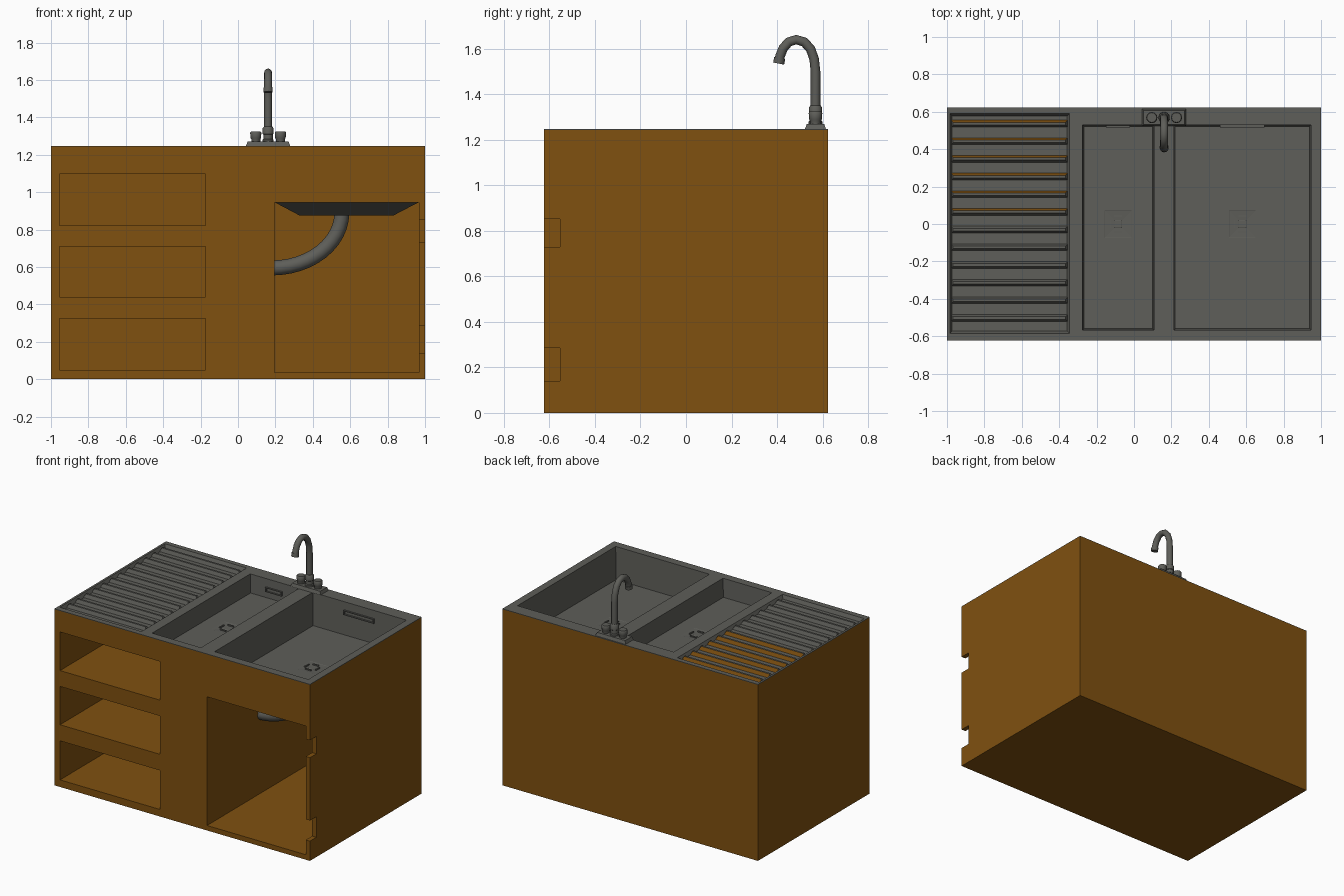
import bpy, bmesh, math
from mathutils import Vector

if "Cube" in bpy.data.objects:
    bpy.data.objects.remove(bpy.data.objects["Cube"])

H = 1.248       # worktop height
Y = 0.624       # half depth


def material(name, col):
    m = bpy.data.materials.new(name)
    m.diffuse_color = (*col, 1)
    m.use_nodes = True
    m.node_tree.nodes["Principled BSDF"].inputs["Base Color"].default_value = m.diffuse_color
    return m


wood = material("brown wood", (0.215, 0.082, 0.005))
steel = material("grey steel", (0.112, 0.112, 0.100))


def finish(name, bm, *mats):
    me = bpy.data.meshes.new(name)
    bm.to_mesh(me)
    bm.free()
    ob = bpy.data.objects.new(name, me)
    bpy.context.collection.objects.link(ob)
    for m in mats:
        me.materials.append(m)
    return ob


def rings(bm, levels, cap_start=False):
    """Stack of rectangles (x0, x1, y0, y1, z) joined by quads, last one capped."""
    loops = [[bm.verts.new(p) for p in ((a, c, z), (b, c, z), (b, d, z), (a, d, z))]
             for a, b, c, d, z in levels]
    faces = []
    for t, b in zip(loops, loops[1:]):
        for i in range(4):
            j = (i + 1) % 4
            faces.append(bm.faces.new((t[i], t[j], b[j], b[i])))
    faces.append(bm.faces.new(loops[-1]))
    if cap_start:
        faces.append(bm.faces.new(loops[0]))
        bmesh.ops.recalc_face_normals(bm, faces=faces)
    return faces


def block(bm, x0, x1, y0, y1, z0, z1, taper=0.0):
    t = taper
    return rings(bm, [(x0, x1, y0, y1, z0), (x0 + t, x1 - t, y0 + t, y1 - t, z1)], True)


def box(name, mat, *dims):
    bm = bmesh.new()
    block(bm, *dims)
    return finish(name, bm, mat)


def cut(ob, *dims):
    c = box("cutter", ob.data.materials[0], *dims)
    c.hide_render = True
    mod = ob.modifiers.new("cut", 'BOOLEAN')
    mod.operation = 'DIFFERENCE'
    mod.solver = 'EXACT'
    mod.object = c
    bpy.context.view_layer.objects.active = ob
    bpy.ops.object.modifier_apply(modifier=mod.name)
    bpy.data.objects.remove(c, do_unlink=True)


def smooth(ob):
    bpy.ops.object.select_all(action='DESELECT')
    ob.select_set(True)
    bpy.context.view_layer.objects.active = ob
    bpy.ops.object.shade_smooth_by_angle(angle=math.radians(40))


def tube(name, pts, r, res=4):
    cu = bpy.data.curves.new(name, 'CURVE')
    cu.dimensions = '3D'
    cu.bevel_depth = r
    cu.bevel_resolution = res
    cu.use_fill_caps = True
    sp = cu.splines.new('POLY')
    sp.points.add(len(pts) - 1)
    for p, q in zip(sp.points, pts):
        p.co = (*q, 1)
    ob = bpy.data.objects.new(name, cu)
    bpy.context.collection.objects.link(ob)
    cu.materials.append(steel)
    bpy.ops.object.select_all(action='DESELECT')
    ob.select_set(True)
    bpy.context.view_layer.objects.active = ob
    bpy.ops.object.convert(target='MESH')
    smooth(bpy.context.object)


def lathe(name, x, y, profile, n=16):
    bm = bmesh.new()
    loops = [[bm.verts.new((x + r * math.cos(2 * math.pi * i / n),
                            y + r * math.sin(2 * math.pi * i / n), z)) for i in range(n)]
             for r, z in profile]
    for a, b in zip(loops, loops[1:]):
        for i in range(n):
            j = (i + 1) % n
            bm.faces.new((a[i], a[j], b[j], b[i]))
    bm.faces.new(loops[-1])
    bm.faces.new(loops[0][::-1])
    smooth(finish(name, bm, steel))


# Cabinet with shelf openings, cupboard and hinge notches
cabinet = box("cabinet", wood, -1, 1, -Y, Y, 0, H - 0.004)
for z0, z1 in ((0.05, 0.326), (0.44, 0.711), (0.823, 1.096)):
    cut(cabinet, -0.955, -0.175, -0.7, 0.58, z0, z1)
cut(cabinet, 0.195, 0.967, -0.7, 0.58, 0.035, 0.945)
for z0, z1 in ((0.14, 0.285), (0.73, 0.853)):
    cut(cabinet, 0.93, 1.1, -0.7, -0.553, z0, z1)

# Steel worktop, basins and draining board recess
top = box("worktop", steel, -1, 1, -Y, Y, H - 0.004, H)
# name, x0, x1, y0, y1, depth, taper, drain centre
wells = [("small_basin", -0.275, 0.107, -0.567, 0.53, 0.13, 0.008, -0.085),
         ("large_basin", 0.214, 0.947, -0.567, 0.53, 0.23, 0.008, 0.58),
         ("draining_board", -0.985, -0.345, -0.585, 0.59, 0.026, 0.012, None)]
for name, x0, x1, y0, y1, d, t, cx in wells:
    cut(top, x0, x1, y0, y1, H - 0.1, H + 0.1)
    g = 0.004
    cut(cabinet, x0 - g, x1 + g, y0 - g, y1 + g, H - d - g, H + 0.1)
    levels = [(x0, x1, y0, y1, H), (x0 + t, x1 - t, y0 + t, y1 - t, H - d)]
    if cx is not None:
        # square funnel drain sunk in the floor
        for r, dz in ((0.073, 0), (0.07, 0.003), (0.022, 0.008), (0.018, 0.003)):
            levels.append((cx - r, cx + r, -r, r, H - d - dz * 0.45))
    bm = bmesh.new()
    rings(bm, levels)
    finish(name, bm, steel)
    if cx is not None:
        bm = bmesh.new()
        z = H - d
        for s in (-1, 1):
            a, b = sorted((s * 0.037, s * 0.047))
            block(bm, cx - 0.022, cx + 0.022, a, b, z - 0.003, z + 0.005)
            block(bm, cx + a, cx + b, -0.022, 0.022, z - 0.003, z + 0.005)
        finish(name + "_drain_bars", bm, steel)
        # overflow frame on the back wall
        w = 0.06 if x1 < 0.2 else 0.115
        bm = bmesh.new()
        for za, zb in ((1.16, 1.165), (1.187, 1.192)):
            block(bm, cx - w, cx + w, 0.516, 0.532, za, zb)
        for s in (-1, 1):
            block(bm, cx + s * w - 0.004, cx + s * w + 0.004, 0.516, 0.532, 1.16, 1.192)
        finish(name + "_overflow", bm, steel)

# Draining ridges, the rear six with brown back faces
bm = bmesh.new()
for i in range(12):
    y = 0.537 - i * 0.0945
    for f in block(bm, -0.978, -0.355, y - 0.018, y + 0.018, H - 0.026, H - 0.002, 0.011):
        f.normal_update()
        if i < 6 and f.normal.y > 0.5:
            f.material_index = 1
finish("draining_ridges", bm, steel, wood)

# Underside of the large basin and its waste pipe
bm = bmesh.new()
rings(bm, [(0.196, 0.966, -0.567, 0.53, 0.946), (0.33, 0.83, -0.36, 0.34, 0.875)], True)
finish("basin_underside", bm, steel)
arc = [(0.18 + 0.375 * math.sin(a), -0.02, 0.89 - 0.295 * math.cos(a))
       for a in [math.pi / 2 * i / 12 for i in range(13)]]
tube("waste_pipe", arc, 0.04)

# Tap: base plate, collar, swan neck and two knobs
FX, FY = 0.161, 0.569
box("tap_base", steel, FX - 0.118, FX + 0.118, FY - 0.046, FY + 0.046, H, H + 0.022, 0.008)
lathe("tap_collar", FX, FY, [(0.03, 1.262), (0.03, 1.28), (0.025, 1.285), (0.025, 1.308),
                             (0.029, 1.312), (0.029, 1.342), (0.023, 1.35)])
neck = [(0, 1.34), (0, 1.5), (-0.006, 1.555), (-0.022, 1.6), (-0.05, 1.63), (-0.085, 1.64),
        (-0.117, 1.63), (-0.141, 1.604), (-0.155, 1.57), (-0.162, 1.537)]
tube("tap_neck", [(FX, FY + a, z) for a, z in neck], 0.021)
tube("tap_nozzle", [(FX, FY - 0.157, 1.56), (FX, FY - 0.162, 1.535)], 0.0245)
for s, side in ((-1, "left"), (1, "right")):
    lathe(side + "_tap_knob", FX + s * 0.066, FY,
          [(0.024, 1.262), (0.024, 1.283), (0.028, 1.29), (0.03, 1.318), (0.026, 1.324)], 12)
